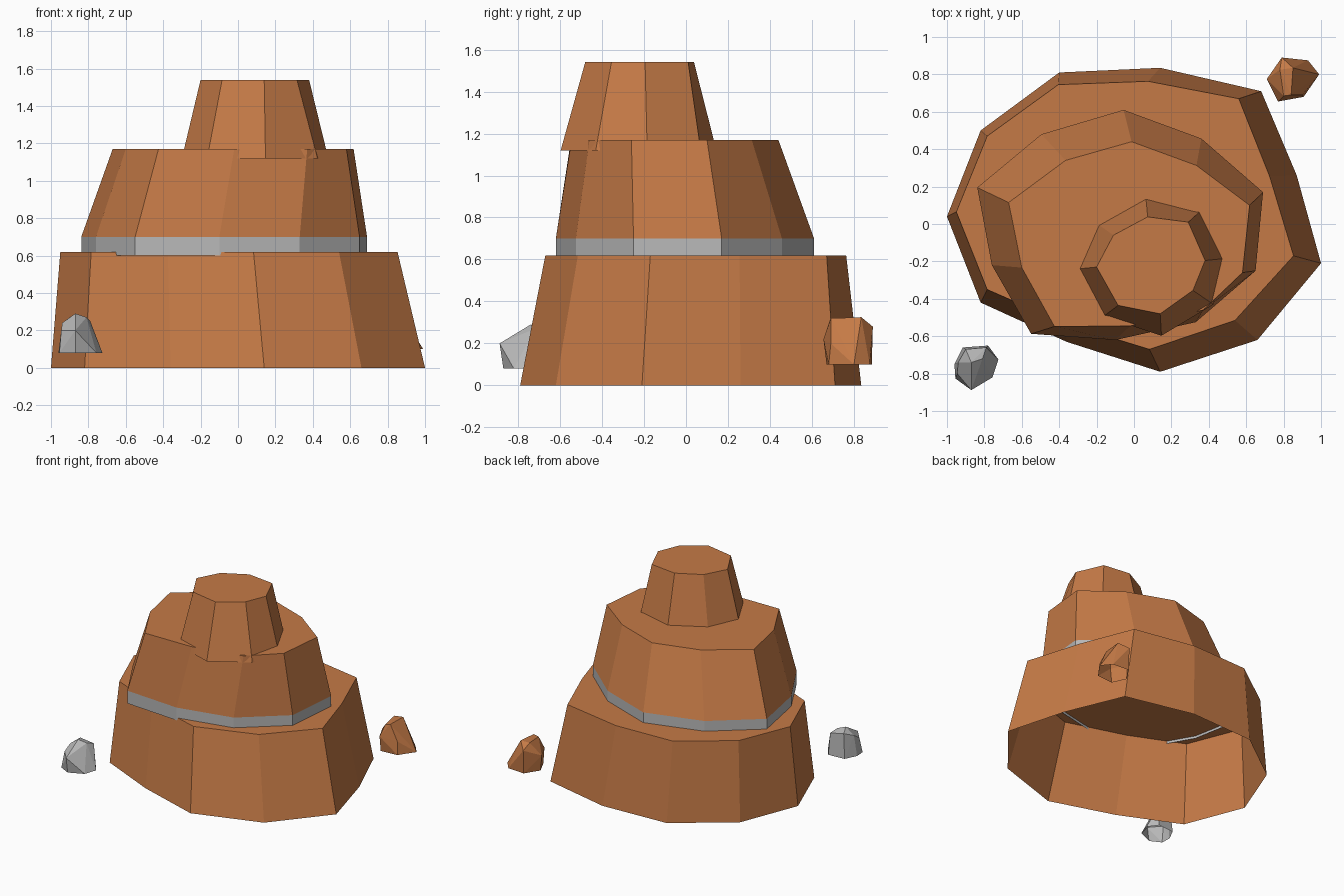
import bpy, bmesh
from mathutils import Vector

if "Cube" in bpy.data.objects:
    bpy.data.objects.remove(bpy.data.objects["Cube"])


def material(name, rgb):
    m = bpy.data.materials.new(name)
    m.diffuse_color = (*rgb, 1.0)
    m.use_nodes = True
    m.node_tree.nodes["Principled BSDF"].inputs["Base Color"].default_value = m.diffuse_color
    return m


CLAY = material("orange_clay", (0.56, 0.195, 0.062))
STONE = material("grey_stone", (0.48, 0.48, 0.48))


def finish(name, bm, mats):
    """Turn a bmesh into a flat shaded object with outward normals."""
    bmesh.ops.recalc_face_normals(bm, faces=bm.faces[:])
    bm.normal_update()
    top = max(bm.faces, key=lambda f: f.calc_center_median().z)
    if top.normal.z < 0:
        bmesh.ops.reverse_faces(bm, faces=bm.faces[:])
    mesh = bpy.data.meshes.new(name)
    bm.to_mesh(mesh)
    bm.free()
    for m in mats:
        mesh.materials.append(m)
    obj = bpy.data.objects.new(name, mesh)
    bpy.context.collection.objects.link(obj)
    return obj


def tier(name, layers, mats, band_below=None):
    """Loft (outline, height) layers into a capped shell, open underneath."""
    bm = bmesh.new()
    rings = [[bm.verts.new((x, y, z)) for x, y in outline] for outline, z in layers]
    for lo, hi in zip(rings, rings[1:]):
        n = len(lo)
        for i in range(n):
            j = (i + 1) % n
            bm.faces.new((lo[i], lo[j], hi[j], hi[i]))
    bm.faces.new(rings[-1])
    if band_below is not None:
        for f in bm.faces:
            if f.calc_center_median().z < band_below:
                f.material_index = 1
    return finish(name, bm, mats)


def rock(name, footprint, base, crown, mat):
    """Faceted stone: hull of a flat footprint and a few crown points."""
    bm = bmesh.new()
    for x, y in footprint:
        bm.verts.new((x, y, base))
    for p in crown:
        bm.verts.new(Vector(p))
    res = bmesh.ops.convex_hull(bm, input=bm.verts[:])
    loose = [v for v in bm.verts if not v.link_faces]
    bmesh.ops.delete(bm, geom=loose, context='VERTS')
    bm.normal_update()
    under = [f for f in bm.faces
             if all(abs(v.co.z - base) < 1e-4 for v in f.verts)]
    bmesh.ops.delete(bm, geom=under, context='FACES')
    return finish(name, bm, [mat])


# Wide lower tier
lower_foot = [(-1.0, .04), (-.82, .50), (-.40, .81), (.14, .835), (.68, .71), (.87, .26),
              (1.0, -.21), (.66, -.62), (.14, -.79), (-.36, -.63), (-.82, -.42)]
lower_rim = [(-.95, .065), (-.785, .47), (-.405, .745), (.075, .763), (.56, .67), (.725, .255),
             (.853, -.17), (.54, -.515), (.083, -.67), (-.375, -.53), (-.785, -.35)]
tier("lower_tier", [(lower_foot, 0), (lower_rim, .62)], [CLAY])

# Middle tier with a grey mineral band round its foot
mid_foot = [(-.838, .195), (-.495, .48), (-.056, .61), (.36, .457), (.69, .17),
            (.65, -.25), (.33, -.525), (-.1, -.62), (-.55, -.587), (-.76, -.22)]
mid_rim = [(-.67, .115), (-.366, .34), (-.013, .44), (.334, .313), (.618, .1),
           (.58, -.26), (.37, -.46), (-.02, -.545), (-.425, -.548), (-.6, -.233)]
tier("middle_tier", [(mid_foot, .6), (mid_foot, .7), (mid_rim, 1.17)],
     [CLAY, STONE], band_below=.68)

# Small upper tier, set towards the front
top_foot = [(-.30, -.24), (-.165, -.495), (.147, -.597), (.425, -.43),
            (.483, -.185), (.356, .07), (.063, .145), (-.195, 0)]
top_rim = [(-.2, -.23), (-.085, -.435), (.14, -.48), (.315, -.355),
           (.38, -.195), (.29, .01), (.073, .038), (-.11, -.06)]
tier("upper_tier", [(top_foot, 1.12), (top_rim, 1.54)], [CLAY])

# Loose stones
rock("grey_rock",
     [(-.955, -.826), (-.87, -.87), (-.757, -.82), (-.725, -.725),
      (-.78, -.65), (-.915, -.66), (-.96, -.75)], .08,
     [(-.87, -.888, .2), (-.945, -.8, .2), (-.94, -.74, .24),
      (-.87, -.74, .29), (-.81, -.72, .27), (-.9, -.67, .27), (-.79, -.66, .25)], STONE)
rock("clay_rock",
     [(.79, .885), (.93, .875), (.99, .8), (.907, .68), (.77, .67), (.72, .775)], .1,
     [(.77, .655, .22), (.71, .775, .22), (.79, .89, .28), (.9, .69, .2),
      (.78, .825, .32), (.85, .835, .325), (.84, .69, .32), (.8, .685, .31)], CLAY)
